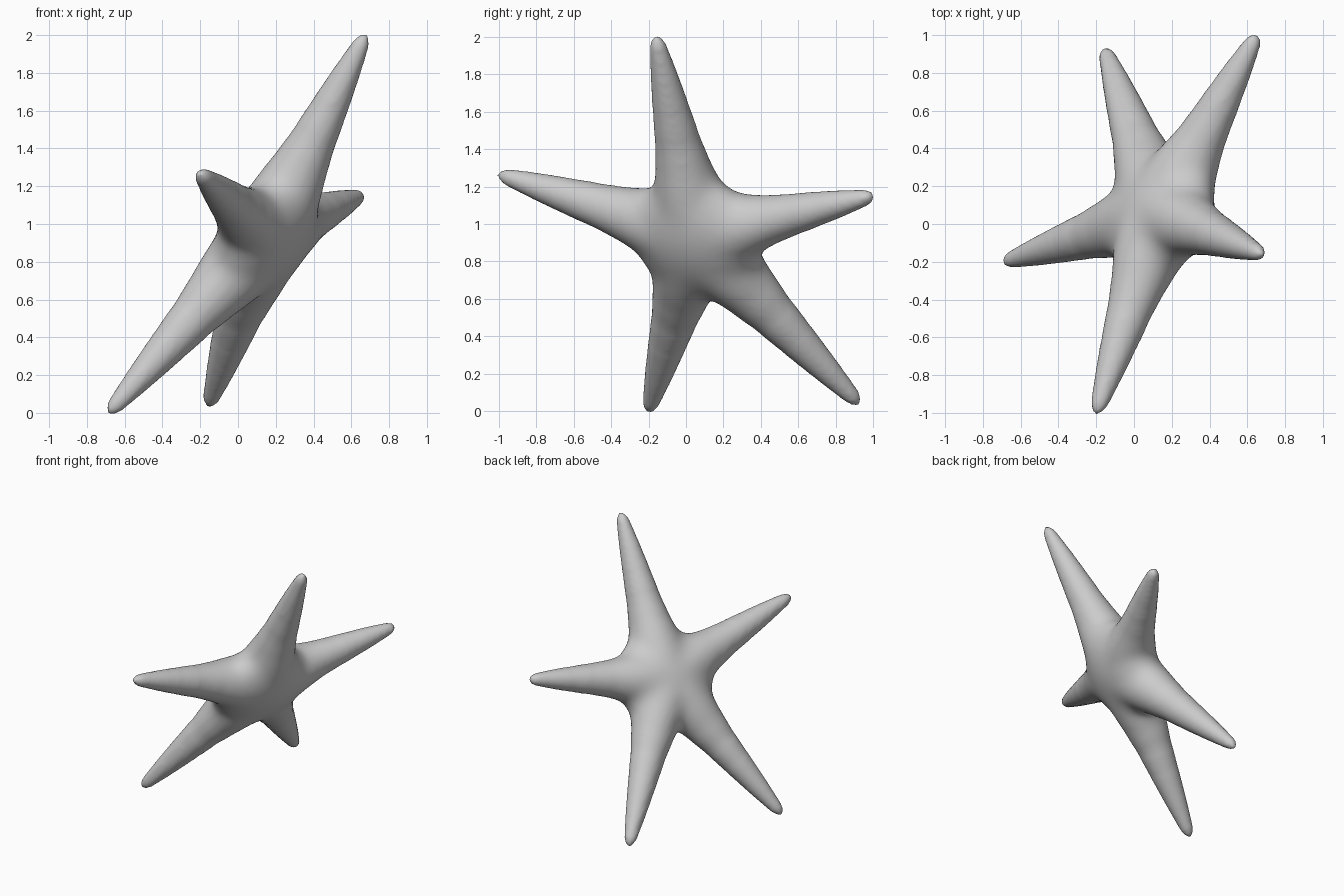
import bpy, bmesh
from mathutils import Vector, Matrix

if "Cube" in bpy.data.objects:
    bpy.data.objects.remove(bpy.data.objects["Cube"])

CENTRE = Vector((0.145, 0.06, 0.935))
NORMAL = Vector((0.774, -0.361, -0.52)).normalized()
TIPS = [(0.675, -0.16, 2.0), (-0.2, -1.0, 1.265), (0.65, 1.0, 1.15),
        (-0.155, 0.925, 0.04), (-0.685, -0.2, 0.0)]
# position along the arm, radius
PROFILE = [(0, .2), (.12, .205), (.25, .182), (.45, .13), (.6, .106), (.8, .074),
           (.92, .052), (.96, .044), (.985, .03), (1.005, .01)]
SIDES = 24


def add_arm(bm, tip):
    """Tapered round arm from the centre to a tip."""
    axis = Vector(tip) - CENTRE
    side = axis.cross(NORMAL).normalized()
    up = side.cross(axis).normalized()
    rings = []
    for t, r in PROFILE:
        ring = []
        for i in range(SIDES):
            d = Matrix.Rotation(6.2831853 * i / SIDES, 2) @ Vector((r, 0))
            ring.append(bm.verts.new(CENTRE + axis * t + side * d.x + up * d.y))
        rings.append(ring)
    for a, b in zip(rings, rings[1:]):
        for i in range(SIDES):
            j = (i + 1) % SIDES
            bm.faces.new((a[i], a[j], b[j], b[i]))
    bm.faces.new(rings[0])
    bm.faces.new(rings[-1])


# Arms and flattened central body
bm = bmesh.new()
for tip in TIPS:
    add_arm(bm, tip)
flat = NORMAL.to_track_quat('Z', 'Y').to_matrix().to_4x4()
bmesh.ops.create_uvsphere(
    bm, u_segments=32, v_segments=16, radius=1,
    matrix=Matrix.Translation(CENTRE) @ flat @ Matrix.Diagonal((0.37, 0.37, 0.215, 1)))
bmesh.ops.recalc_face_normals(bm, faces=bm.faces)
mesh = bpy.data.meshes.new("starfish")
bm.to_mesh(mesh)
bm.free()
star = bpy.data.objects.new("starfish", mesh)
bpy.context.collection.objects.link(star)

# Fuse into one skin
mod = star.modifiers.new("fuse", 'REMESH')
mod.mode = 'VOXEL'
mod.voxel_size = 0.018
fused = bpy.data.meshes.new_from_object(
    star.evaluated_get(bpy.context.evaluated_depsgraph_get()))
star.modifiers.clear()

# Soften the webs between the arms, then lightly smooth everything
bm = bmesh.new()
bm.from_mesh(fused)
for reach, count in ((0.5, 20), (0.65, 10), (0.8, 4), (3, 2)):
    verts = [v for v in bm.verts if (v.co - CENTRE).length < reach]
    for _ in range(count):
        bmesh.ops.smooth_vert(bm, verts=verts, factor=0.5, use_axis_x=True,
                              use_axis_y=True, use_axis_z=True)
for f in bm.faces:
    f.smooth = True
bm.to_mesh(fused)
bm.free()
star.data = fused
fused.name = "starfish_skin"
